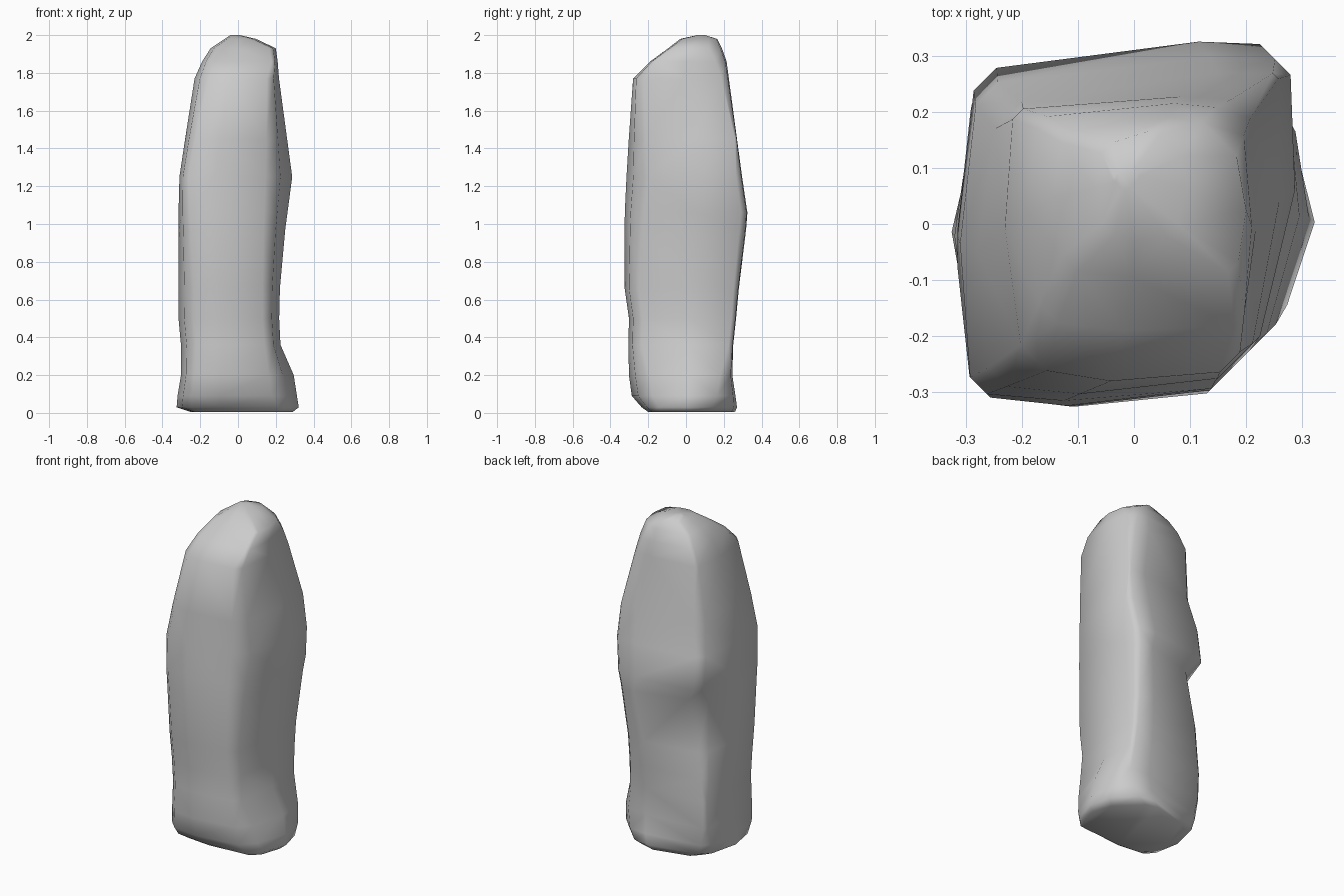
import bpy, bmesh, math

if "Cube" in bpy.data.objects:
    bpy.data.objects.remove(bpy.data.objects["Cube"])

R2 = math.sqrt(2)

# Each level: z, left, right, front, back extents, then corner reach
# of front-left, front-right, back-right, back-left
levels = [
    (0.005, -.25, .29, -.20, .26, .27, .27, .25, .27),
    (0.03, -.325, .322, -.235, .27, .33, .295, .30, .31),
    (0.09, -.32, .312, -.287, .262, .36, .305, .32, .33),
    (0.20, -.302, .295, -.302, .245, .365, .305, .325, .35),
    (0.36, -.302, .225, -.305, .25, .36, .30, .315, .355),
    (0.50, -.315, .218, -.302, .265, .365, .29, .32, .345),
    (0.66, -.315, .222, -.325, .28, .38, .305, .33, .335),
    (0.97, -.315, .25, -.325, .318, .395, .305, .37, .29),
    (1.06, -.315, .262, -.324, .325, .40, .305, .385, .37),
    (1.25, -.31, .287, -.315, .297, .40, .30, .385, .35),
    (1.45, -.28, .26, -.303, .27, .365, .30, .365, .295),
    (1.77, -.23, .217, -.28, .227, .295, .295, .28, .285),
    (1.86, -.19, .21, -.19, .215, .22, .255, .25, .245),
    (1.93, -.145, .20, -.095, .19, .13, .18, .215, .195),
    (1.98, -.07, .095, -.03, .165, .04, .055, .145, .13),
    (2.00, -.04, .01, .06, .10, -.03, -.05, .07, .085),
]


def lerp(p, q, t):
    return (p[0] + (q[0] - p[0]) * t, p[1] + (q[1] - p[1]) * t)


def outline(l, r, f, b, fl, fr, br, bl):
    """Box with four cut corners and slightly bowed sides, as twelve points."""
    pts = [(r, r - R2 * fr), (r, R2 * br - r), (R2 * br - b, b), (b - R2 * bl, b),
           (l, l + R2 * bl), (l, -R2 * fl - l), (-R2 * fl - f, f), (f + R2 * fr, f)]
    p = [(min(max(x, l), r), min(max(y, f), b)) for x, y in pts]
    crests = [lerp(p[2 * k], p[2 * k + 1], t) for k, t in enumerate((.5, .25, .5, .35))]
    # slide each end of a cut corner along it: (front side first)
    slide = {0: (7, .35), 1: (2, .2), 2: (1, .1), 3: (4, .4),
             4: (3, .25), 5: (6, .3), 6: (5, .2), 7: (0, .2)}
    q = [lerp(p[i], p[slide[i][0]], slide[i][1]) for i in range(8)]
    ring = []
    for k in range(4):
        ring += [q[2 * k], crests[k], q[2 * k + 1]]
    return ring


# Weathered upright stone, lofted through the levels
bm = bmesh.new()
rings = [[bm.verts.new((x, y, lv[0])) for x, y in outline(*lv[1:])] for lv in levels]
n = len(rings[0])
for a, b in zip(rings, rings[1:]):
    for i in range(n):
        j = (i + 1) % n
        bm.faces.new((a[i], a[j], b[j], b[i]))
bm.faces.new(rings[0][::-1])
bm.faces.new(rings[-1])
bmesh.ops.remove_doubles(bm, verts=bm.verts, dist=0.004)
bmesh.ops.triangulate(bm, faces=bm.faces)
bmesh.ops.recalc_face_normals(bm, faces=bm.faces)

mesh = bpy.data.meshes.new("standing_stone")
bm.to_mesh(mesh)
bm.free()
stone = bpy.data.objects.new("standing_stone", mesh)
bpy.context.collection.objects.link(stone)

# Soft shading
bpy.context.view_layer.objects.active = stone
stone.select_set(True)
bpy.ops.object.shade_smooth_by_angle(angle=math.radians(60))
